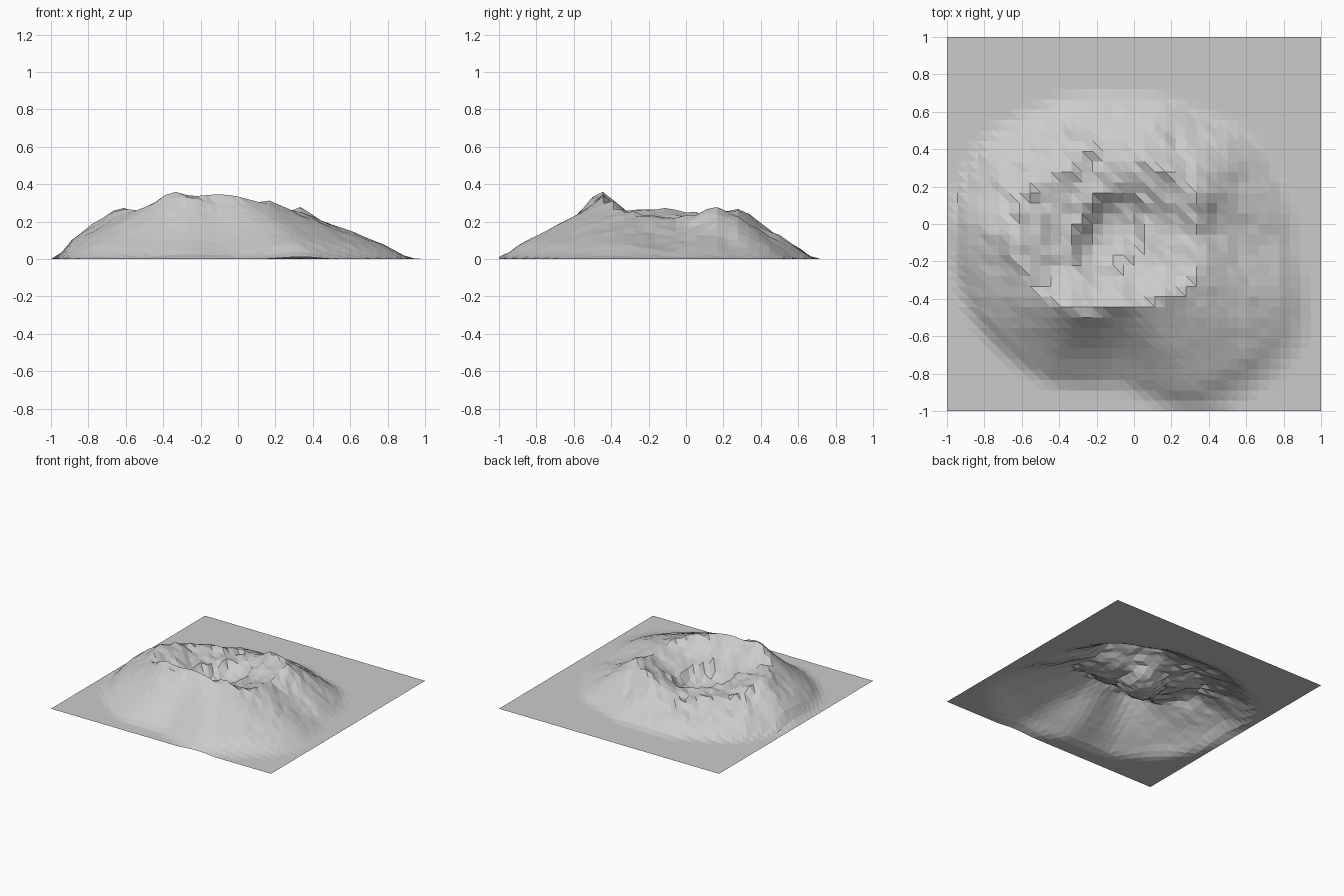
import bpy, bmesh, math
from mathutils import Vector, noise

if "Cube" in bpy.data.objects:
    bpy.data.objects.remove(bpy.data.objects["Cube"])

N = 36                       # grid cells per side
CX, CY = -0.1, -0.05         # crater centre
FLOOR = 0.16

# every 30 degrees from +x:
# foot radius, rim radius, rim height, slope power (high = hollow), roughness
RING = [(1.00, 0.46, 0.22, 1.1, 0.8), (0.93, 0.49, 0.27, 1.2, 1.0),
        (0.80, 0.42, 0.25, 1.1, 1.2), (0.75, 0.34, 0.21, 0.9, 1.2),
        (0.80, 0.38, 0.19, 0.9, 1.2), (0.88, 0.48, 0.21, 0.9, 1.1),
        (0.89, 0.54, 0.28, 0.8, 0.9), (0.92, 0.52, 0.27, 1.0, 0.5),
        (0.92, 0.47, 0.37, 1.4, 0.2), (0.87, 0.39, 0.35, 1.5, 0.2),
        (1.12, 0.42, 0.32, 1.0, 0.2), (1.18, 0.50, 0.25, 1.0, 0.5)]


def ring(angle):
    """Smoothly blended ring values at an angle."""
    a = (angle / math.tau * 12) % 12
    i, f = int(a), a % 1
    f = f * f * (3 - 2 * f)
    return [p + (q - p) * f for p, q in zip(RING[i], RING[(i + 1) % 12])]


def height(x, y):
    dx, dy = x - CX, y - CY
    r = math.hypot(dx, dy)
    foot, rim, top, power, rough = ring(math.atan2(dy, dx))
    bump = noise.fractal(Vector((x * 5, y * 5, 3.7)), 0.5, 2.1, 4)
    if r > rim:
        # outer slope, eased at the foot
        t = min((r - rim) / (foot - rim), 1)
        z = top * (1 - t) ** power * min(1, 0.25 + (1 - t) * 3)
        amount = 0.035 * rough * (1 - t)
    else:
        # inner bowl
        t = r / rim
        z = FLOOR + (top - FLOOR) * t ** 2.2
        amount = 0.035 * (0.35 + 0.65 * rough * t)
    # steep elongated pit in the bowl
    u = (dx * 0.5 + dy * 0.87 + 0.02) / 0.27
    v = (dx * 0.87 - dy * 0.5 + 0.02) / 0.16
    z -= 0.09 * max(0, 1 - (u * u + v * v) ** 2)
    return max(0, z + amount * bump)


# terrain sheet of triangles
bm = bmesh.new()
bmesh.ops.create_grid(bm, x_segments=N, y_segments=N, size=1)
for v in bm.verts:
    v.co.z = height(v.co.x, v.co.y)
bmesh.ops.triangulate(bm, faces=bm.faces, quad_method='ALTERNATE')
mesh = bpy.data.meshes.new("crater_terrain")
bm.to_mesh(mesh)
bm.free()
bpy.context.collection.objects.link(bpy.data.objects.new("crater_terrain", mesh))
